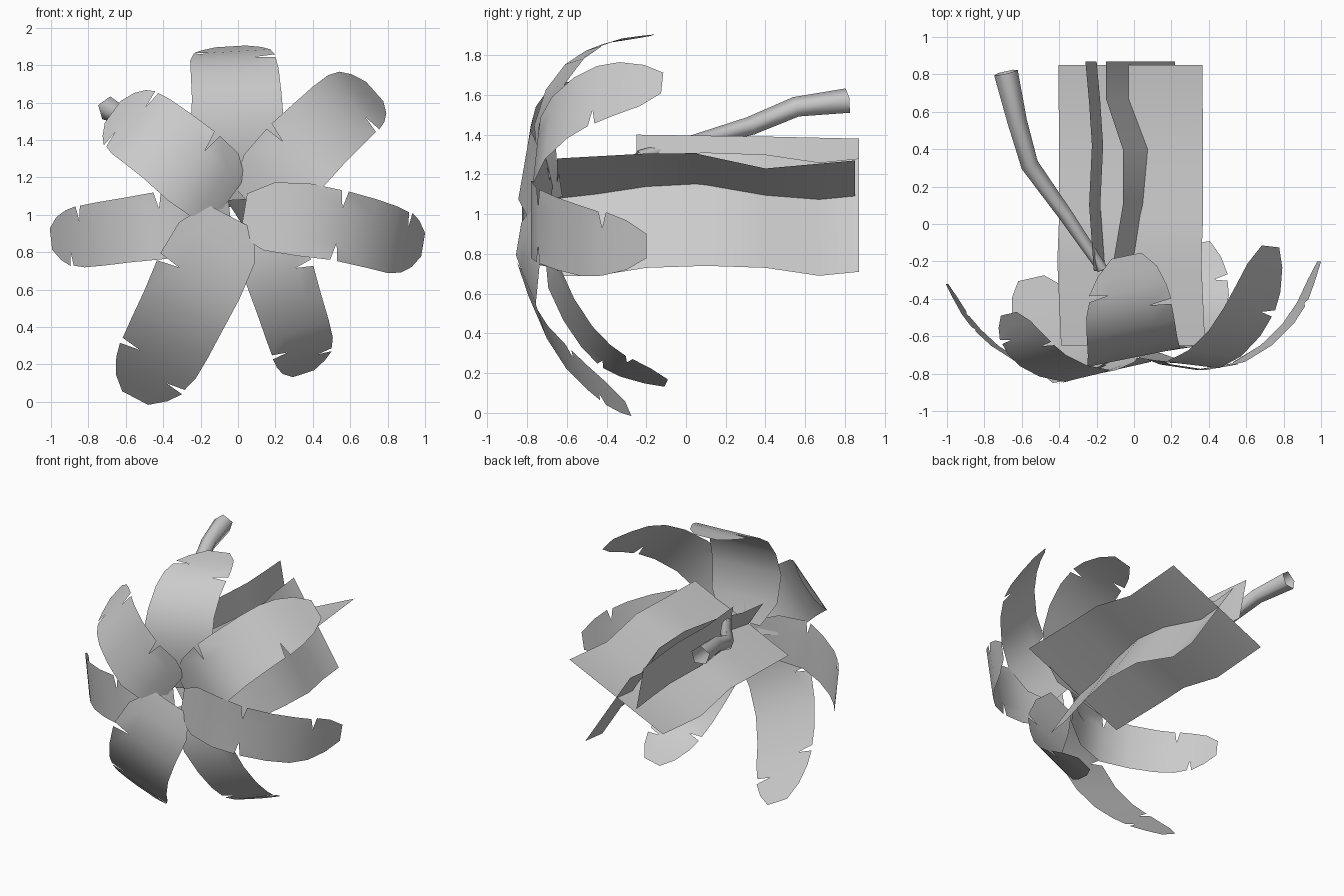
import bpy, bmesh, math
from mathutils import Vector

if "Cube" in bpy.data.objects:
    bpy.data.objects.remove(bpy.data.objects["Cube"])


def add_object(name, bm, angle=40):
    me = bpy.data.meshes.new(name)
    bm.to_mesh(me)
    bm.free()
    ob = bpy.data.objects.new(name, me)
    bpy.context.collection.objects.link(ob)
    bpy.ops.object.select_all(action='DESELECT')
    ob.select_set(True)
    bpy.context.view_layer.objects.active = ob
    bpy.ops.object.shade_smooth_by_angle(angle=math.radians(angle))
    return ob


def spline(pts, t):
    """Catmull-Rom point on a path, t in 0..1"""
    n = len(pts) - 1
    f = min(max(t, 0), 1) * n
    i = min(int(f), n - 1)
    u = f - i
    p1, p2 = pts[i], pts[i + 1]
    p0 = pts[i - 1] if i > 0 else p1 * 2 - p2
    p3 = pts[i + 2] if i + 2 <= n else p2 * 2 - p1
    return 0.5 * (2 * p1 + (p2 - p0) * u + (2 * p0 - 5 * p1 + 4 * p2 - p3) * u * u
                  + (3 * p1 - p0 - 3 * p2 + p3) * u ** 3)


# half width of a petal along its length
ROWS = [(0, .62), (.13, 1.0), (.3, 1.06), (.45, 1.02), (.6, 1), (.72, .97), (.82, .88), (.92, .68), (1, .34)]


def petal(name, spine, half, tilt, cuts):
    """Curved petal strip; cuts = (row, side) are V-shaped tears in the edge"""
    pts = [Vector(p) for p in spine]
    d = pts[-1] - pts[0]
    side = Vector((d.z, 0, -d.x)).normalized()
    side.y = tilt
    bm = bmesh.new()

    def rows(shift):
        out = []
        for i, (t, w) in enumerate(ROWS):
            row = []
            for v in (-1, -.5, .5, 1):
                tt = t + (shift if (i, v) in cuts else 0)
                row.append(bm.verts.new(spline(pts, tt) + side * (v * w * half)))
            out.append(row)
        return out

    low, high = rows(-.016), rows(.016)
    for i in range(len(ROWS) - 1):
        a, b = high[i], low[i + 1]
        for k in range(3):
            bm.faces.new((a[k], a[k + 1], b[k + 1], b[k]))
    # weld the rows, leaving the torn edge points open
    bmesh.ops.remove_doubles(bm, verts=bm.verts, dist=.0005)
    bmesh.ops.delete(bm, geom=[v for v in bm.verts if not v.link_faces], context='VERTS')
    return add_object(name, bm)


# seven petals curling backwards around the centre
petal("petal_top", [(.01, -.65, 1.08), (0, -.72, 1.4), (-.01, -.63, 1.69), (-.03, -.43, 1.85), (-.04, -.17, 1.9)],
      .235, .2, [(6, -1), (5, 1)])
petal("petal_upper_right", [(.06, -.68, 1.06), (.27, -.76, 1.27), (.47, -.66, 1.47), (.63, -.43, 1.61), (.73, -.12, 1.66)],
      .205, -.08, [(2, -1), (5, 1)])
petal("petal_right", [(.03, -.7, 1.0), (.3, -.78, .98), (.6, -.72, .93), (.85, -.5, .86), (.99, -.2, .84)],
      .185, 0, [(3, -1), (3, 1), (6, -1)])
petal("petal_lower_right", [(.08, -.67, .98), (.2, -.68, .74), (.29, -.56, .47), (.35, -.38, .27), (.35, -.1, .15)],
      .175, -.15, [(2, -1), (6, -1), (5, 1)])
petal("petal_lower_left", [(-.04, -.73, .99), (-.18, -.81, .72), (-.32, -.72, .43), (-.44, -.52, .2), (-.55, -.29, .02)],
      .23, -.2, [(2, 1), (5, 1), (6, -1)])
petal("petal_left", [(-.04, -.69, .98), (-.35, -.83, .95), (-.65, -.715, .91), (-.86, -.54, .88), (-1, -.32, .87)],
      .17, 0, [(2, 1), (5, 1), (6, -1)])
petal("petal_upper_left", [(-.04, -.7, 1.09), (-.2, -.81, 1.22), (-.42, -.77, 1.4), (-.57, -.65, 1.5), (-.67, -.48, 1.55)],
      .21, .14, [(2, 1), (5, 1), (6, -1)])


def sheet(name, a, b, path):
    """Flat card swept along y; a and b are the (x, z) ends, path = (y, dx, dz)"""
    bm = bmesh.new()
    prev = None
    for y, dx, dz in path:
        row = [bm.verts.new((x + dx, y, z + dz)) for x, z in (a, b)]
        if prev:
            bm.faces.new((prev[0], prev[1], row[1], row[0]))
        prev = row
    return add_object(name, bm)


# crossed stem cards behind the flower
sheet("stem_card_wide", (-.4, .92), (.37, 1.27),
      [(-.65, .01, .01), (-.2, -.01, .035), (.05, 0, .035), (.4, 0, -.04), (.85, -.005, 0)])
sheet("stem_card_upright", (-.15, 1.28), (.22, .71),
      [(-.65, -.03, -.02), (-.45, 0, -.02), (-.2, .04, .02), (.1, .09, .03), (.4, .09, .02), (.67, 0, -.02), (.87, 0, 0)])
sheet("stem_card_narrow", (-.26, 1.38), (-.2, 1.06),
      [(-.25, .045, .02), (.1, .02, .015), (.42, .035, .01), (.65, .02, .005), (.87, 0, 0)])

# tapering five-sided tube, open at the end
path = [((-.17, -.24, 1.29), .03), ((-.36, .04, 1.36), .04), ((-.56, .32, 1.44), .05),
        ((-.625, .55, 1.535), .055), ((-.685, .81, 1.565), .068)]
SIDES = 5
bm = bmesh.new()
prev = None
for i, (p, r) in enumerate(path):
    tangent = (Vector(path[min(i + 1, 4)][0]) - Vector(path[max(i - 1, 0)][0])).normalized()
    u = tangent.cross(Vector((0, 0, 1))).normalized()
    w = u.cross(tangent)
    angles = [math.pi / 2 + k * math.tau / SIDES for k in range(SIDES)]
    ring = [bm.verts.new(Vector(p) + r * (u * math.cos(a) + w * math.sin(a))) for a in angles]
    if prev:
        for k in range(SIDES):
            j = (k + 1) % SIDES
            bm.faces.new((prev[k], prev[j], ring[j], ring[k]))
    prev = ring
add_object("stem_tube", bm, 75)
